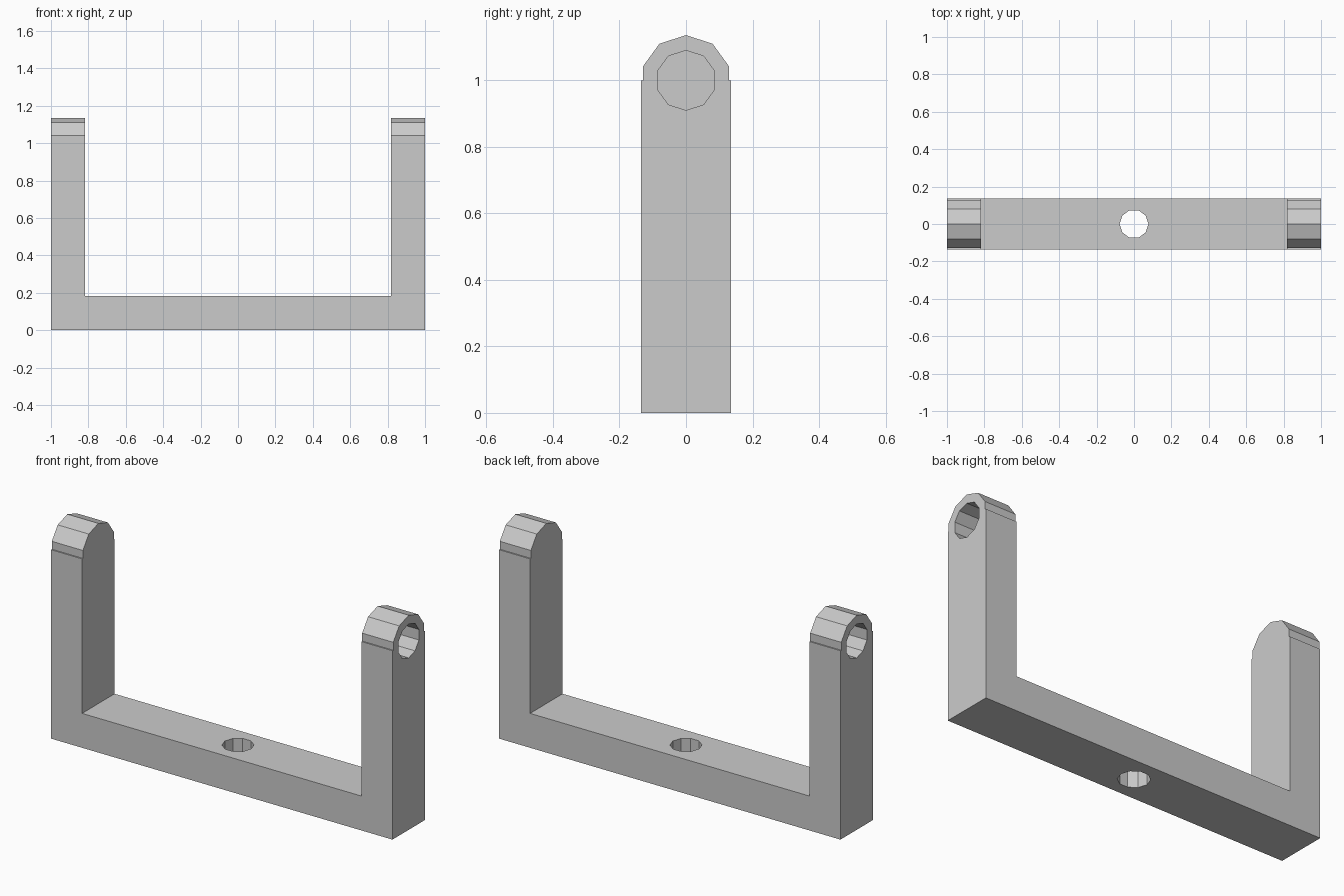
import bpy, bmesh
from math import pi, sin, cos
from mathutils import Matrix, Vector

cube = bpy.data.objects.get("Cube")
if cube:
    bpy.data.objects.remove(cube, do_unlink=True)

HALF_DEPTH = 0.136   # half of the strap width along y
THICK = 0.182        # strap thickness
ARM_TOP = 1.0        # height of the arm pivots
HOLE_DEPTH = 0.14    # depth of the blind pivot holes

grey = bpy.data.materials.new("plain grey")
grey.use_nodes = True
grey.diffuse_color = (0.6, 0.6, 0.6, 1)
grey.node_tree.nodes["Principled BSDF"].inputs["Base Color"].default_value = (0.6, 0.6, 0.6, 1)


def prism(name, outline, extrusion):
    """Flat outline pushed along a vector into a closed solid."""
    bm = bmesh.new()
    face = bm.faces.new([bm.verts.new(p) for p in outline])
    moved = bmesh.ops.extrude_face_region(bm, geom=[face])["geom"]
    bmesh.ops.translate(bm, vec=extrusion,
                        verts=[g for g in moved if isinstance(g, bmesh.types.BMVert)])
    bmesh.ops.recalc_face_normals(bm, faces=bm.faces)
    mesh = bpy.data.meshes.new(name)
    bm.to_mesh(mesh)
    bm.free()
    mesh.materials.append(grey)
    obj = bpy.data.objects.new(name, mesh)
    bpy.context.collection.objects.link(obj)
    return obj


def decagon(radius):
    return [(radius * cos(i * pi / 5), radius * sin(i * pi / 5)) for i in range(10)]


def combine(target, tool, operation):
    mod = target.modifiers.new(tool.name, "BOOLEAN")
    mod.operation, mod.solver, mod.object = operation, "EXACT", tool
    tool.hide_render = True
    bpy.context.view_layer.objects.active = target
    bpy.ops.object.modifier_apply(modifier=mod.name)
    bpy.data.objects.remove(tool, do_unlink=True)


# U-shaped strap: base and two arms
inner = 1 - THICK
half = [(1, 0), (1, ARM_TOP), (inner, ARM_TOP), (inner, THICK)]
profile = half + [(-x, z) for x, z in reversed(half)]
bracket = prism("bracket", [(x, -HALF_DEPTH, z) for x, z in profile],
                (0, 2 * HALF_DEPTH, 0))

for side in (-1, 1):
    # Rounded arm end, then the blind hole in its outer face
    ring = [(side, b, ARM_TOP + a) for a, b in decagon(HALF_DEPTH)]
    combine(bracket, prism("arm_end", ring, (-side * THICK, 0, 0)), "UNION")
    ring = [(side * 1.05, b, ARM_TOP + a) for a, b in decagon(0.09)]
    combine(bracket, prism("pivot_cutter", ring,
                           (-side * (HOLE_DEPTH + 0.05), 0, 0)), "DIFFERENCE")

# Mounting hole straight through the base
ring = [(x, y, -0.1) for x, y in decagon(0.077)]
combine(bracket, prism("mount_cutter", ring, (0, 0, THICK + 0.2)), "DIFFERENCE")
